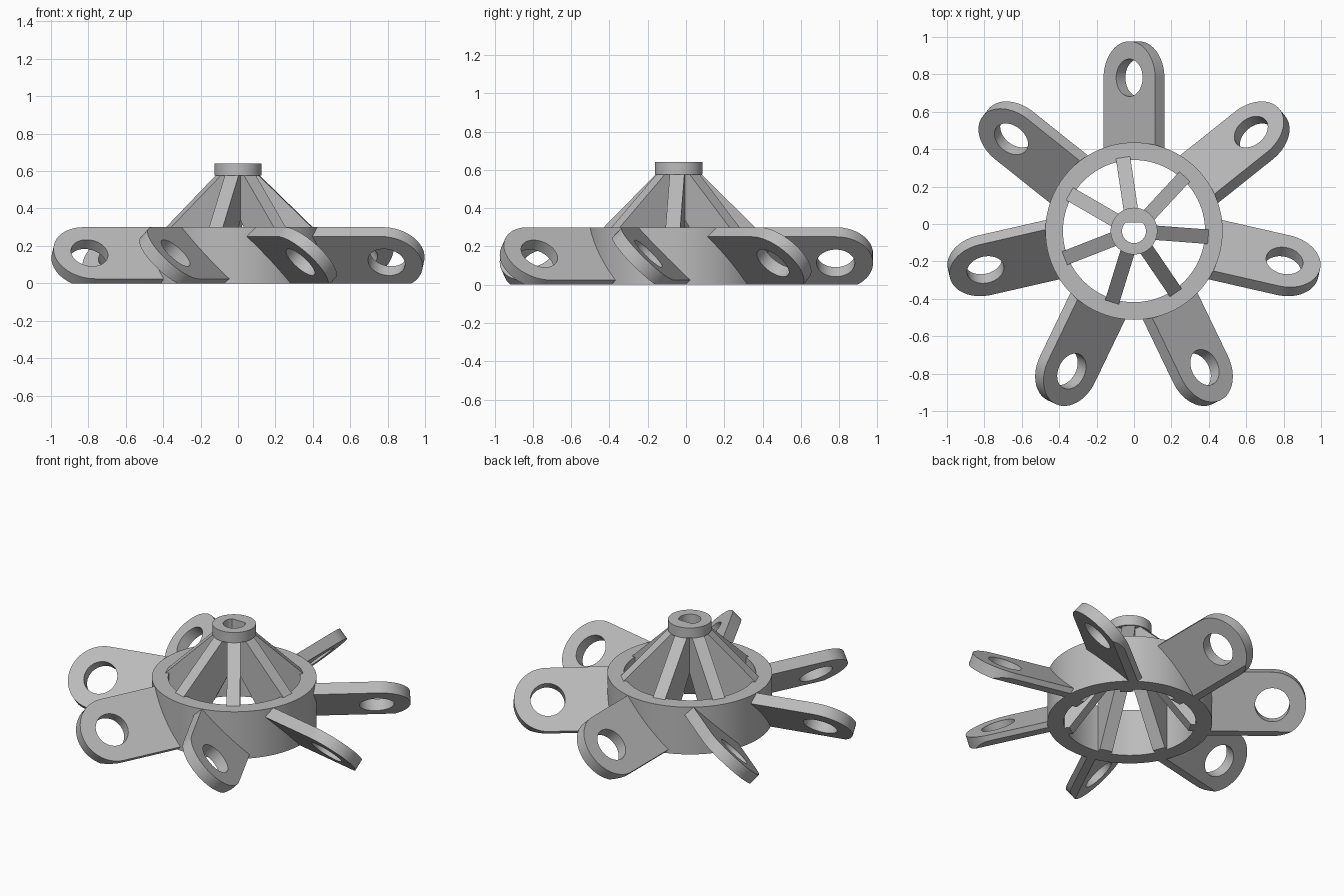
import bpy, bmesh
from math import sin, cos, pi, radians, asin
from mathutils import Matrix, Vector

if "Cube" in bpy.data.objects:
    bpy.data.objects.remove(bpy.data.objects["Cube"], do_unlink=True)

COUNT = 7
AXIS = Vector((0, -0.038, 0))
RING_HEIGHT = 0.3

grey = bpy.data.materials.new("plain grey")
grey.use_nodes = True
tone = (0.5, 0.5, 0.5, 1)
grey.diffuse_color = tone
grey.node_tree.nodes["Principled BSDF"].inputs["Base Color"].default_value = tone


def arc(radius, start=0, end=2 * pi, steps=64, centre=0):
    return [(centre + radius * cos(start + (end - start) * i / steps),
             radius * sin(start + (end - start) * i / steps)) for i in range(steps + 1)]


def circle(radius, steps=64, centre=0):
    return arc(radius, steps=steps, centre=centre)[:-1]


def plate(name, loops, depth, matrix, clip_floor=False):
    """Extrude outlines (inner loops become holes) and place the result."""
    curve = bpy.data.curves.new(name + "_outline", "CURVE")
    curve.dimensions = "2D"
    curve.fill_mode = "BOTH"
    curve.extrude = depth / 2
    for loop in loops:
        spline = curve.splines.new("POLY")
        spline.points.add(len(loop) - 1)
        for point, (x, y) in zip(spline.points, loop):
            point.co = (x, y, 0, 1)
        spline.use_cyclic_u = True
    temp = bpy.data.objects.new(name + "_temp", curve)
    bpy.context.collection.objects.link(temp)
    bpy.context.view_layer.update()
    mesh = bpy.data.meshes.new_from_object(
        temp.evaluated_get(bpy.context.evaluated_depsgraph_get()))
    bpy.data.objects.remove(temp, do_unlink=True)
    bpy.data.curves.remove(curve)

    bm = bmesh.new()
    bm.from_mesh(mesh)
    bmesh.ops.remove_doubles(bm, verts=bm.verts, dist=1e-5)
    bm.transform(matrix)
    if clip_floor:
        cut = bmesh.ops.bisect_plane(
            bm, geom=bm.verts[:] + bm.edges[:] + bm.faces[:],
            plane_co=(0, 0, 0), plane_no=(0, 0, -1), clear_outer=True)
        rim = [e for e in cut["geom_cut"] if isinstance(e, bmesh.types.BMEdge)]
        bmesh.ops.holes_fill(bm, edges=rim)
    bmesh.ops.recalc_face_normals(bm, faces=bm.faces)
    bm.to_mesh(mesh)
    bm.free()
    mesh.name = name
    mesh.materials.clear()
    mesh.materials.append(grey)
    obj = bpy.data.objects.new(name, mesh)
    bpy.context.collection.objects.link(obj)
    bpy.ops.object.select_all(action="DESELECT")
    obj.select_set(True)
    bpy.context.view_layer.objects.active = obj
    bpy.ops.object.shade_smooth_by_angle(angle=radians(30))
    return obj


def at(z):
    return Matrix.Translation(AXIS + Vector((0, 0, z)))


# Outer ring
plate("ring", [circle(0.474, 96), circle(0.38, 96)], RING_HEIGHT, at(RING_HEIGHT / 2))

# Raised hub with a D-shaped shaft hole, flat towards the back
flat = asin(0.045 / 0.064)
shaft_hole = arc(0.064, pi - flat, 2 * pi + flat, 40)
plate("hub", [circle(0.125), shaft_hole], 0.065, at(0.6075))

# Pitched blades: rounded tip, round eye, low edge trimmed level with the floor
half_width, thickness, tip_centre = 0.195, 0.07, 0.82
blade_outline = [(0.42, -half_width)] + arc(half_width, -pi / 2, pi / 2, 32, tip_centre) \
    + [(0.42, half_width)]
blade_z = RING_HEIGHT - (half_width + thickness / 2) * sin(pi / 4)
for i in range(COUNT):
    turn = Matrix.Rotation(pi / 2 + i * 2 * pi / COUNT, 4, "Z")
    pitch = Matrix.Rotation(-pi / 4, 4, "X")
    plate(f"blade_{i + 1}", [blade_outline, circle(0.1, 48, tip_centre)], thickness,
          at(blade_z) @ turn @ pitch, clip_floor=True)

# Sloping spokes carrying the hub above the ring
spoke_profile = [(0.075, 0.58), (0.11, 0.58), (0.4, 0.298), (0.4, 0), (0.35, 0), (0.075, 0.345)]
for i in range(COUNT):
    turn = Matrix.Rotation(radians(98.5) + i * 2 * pi / COUNT, 4, "Z")
    upright = Matrix.Rotation(pi / 2, 4, "X")
    plate(f"spoke_{i + 1}", [spoke_profile], 0.077, at(0) @ turn @ upright)
